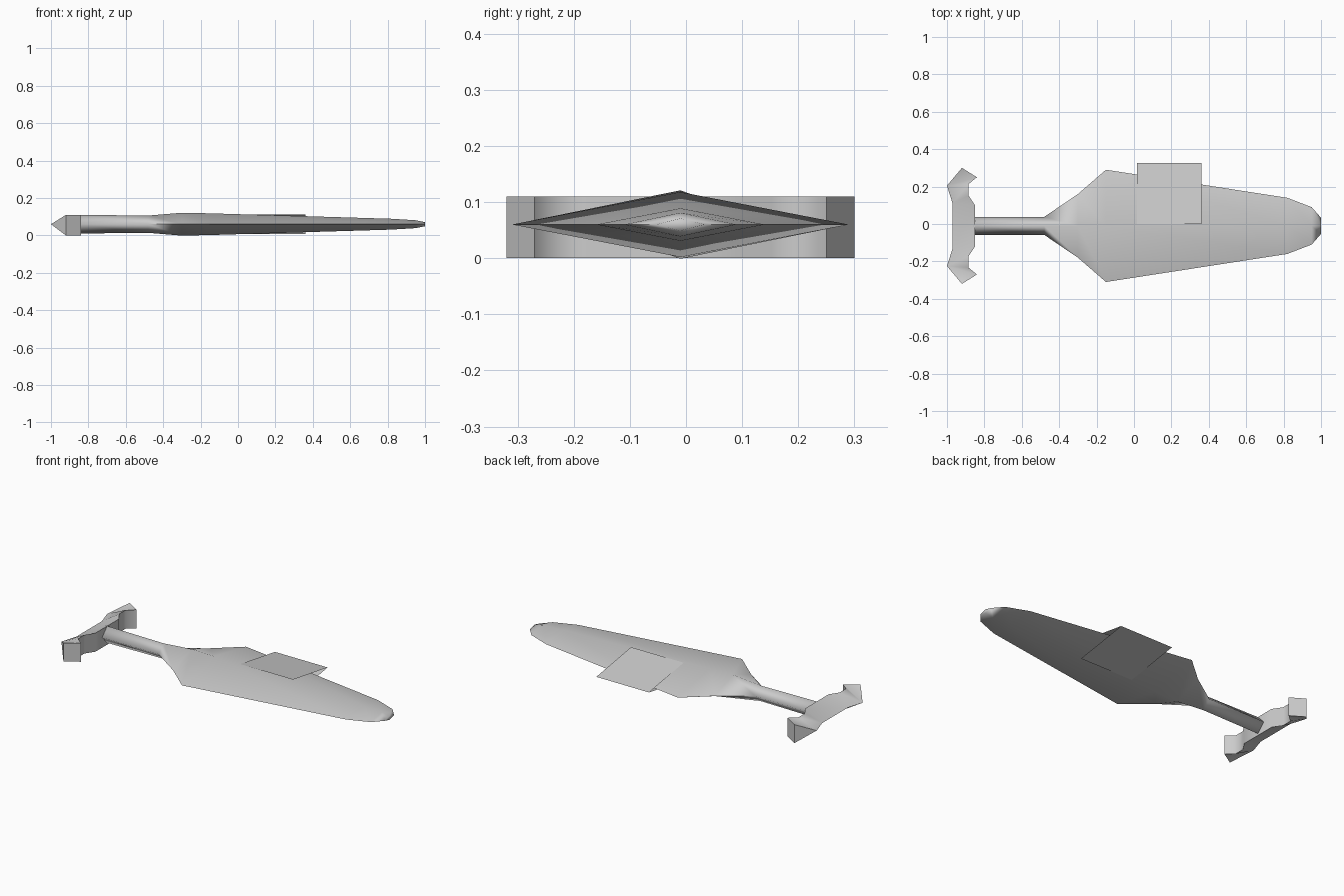
import bpy, bmesh, math

if "Cube" in bpy.data.objects:
    bpy.data.objects.remove(bpy.data.objects["Cube"], do_unlink=True)

MID_Y, MID_Z = -0.01, 0.06

grey = bpy.data.materials.new("light_grey")
grey.use_nodes = True
grey.diffuse_color = (0.6, 0.6, 0.6, 1)
grey.node_tree.nodes["Principled BSDF"].inputs["Base Color"].default_value = (0.6, 0.6, 0.6, 1)


def finish(name, bm, angle):
    """Turn a bmesh into a smooth shaded object."""
    bmesh.ops.recalc_face_normals(bm, faces=bm.faces)
    mesh = bpy.data.meshes.new(name)
    bm.to_mesh(mesh)
    bm.free()
    mesh.materials.append(grey)
    obj = bpy.data.objects.new(name, mesh)
    bpy.context.collection.objects.link(obj)
    bpy.ops.object.select_all(action='DESELECT')
    obj.select_set(True)
    bpy.context.view_layer.objects.active = obj
    bpy.ops.object.shade_smooth_by_angle(angle=math.radians(angle))


def diamond_loft(name, stations, angle):
    """Loft diamond sections given as (x, half width, half height)."""
    bm = bmesh.new()
    rings = [[bm.verts.new((x, MID_Y + w * cy, MID_Z + h * cz))
              for cy, cz in ((1, 0), (0, 1), (-1, 0), (0, -1))]
             for x, w, h in stations]
    for a, b in zip(rings, rings[1:]):
        for i in range(4):
            j = (i + 1) % 4
            bm.faces.new((a[i], a[j], b[j], b[i]))
    bm.faces.new(rings[0])
    bm.faces.new(rings[-1])
    finish(name, bm, angle)


# Shaft and blade in one tapering body
diamond_loft("shaft_and_blade", [
    (-0.86, 0.048, 0.05), (-0.48, 0.048, 0.046), (-0.3, 0.17, 0.061),
    (-0.15, 0.3, 0.058), (0.82, 0.15, 0.029), (0.95, 0.1, 0.021),
    (1.0, 0.043, 0.011)], 100)

# Cross grip: upright inner wall, closing to a ridge at mid height behind
wall = [(-0.92, 0.31), (-0.84, 0.26), (-0.885, 0.223), (-0.885, 0.163), (-0.85, 0.11)]
ridge = [(-1.0, 0.215), (-0.97, 0.12)]
wall += [(x, -y) for x, y in reversed(wall)]
ridge += [(x, -y) for x, y in reversed(ridge)]
nearest = [0, 0, 0, 1, 1, 2, 2, 3, 3, 3]
bm = bmesh.new()
low = [bm.verts.new((x, y + MID_Y, 0)) for x, y in wall]
high = [bm.verts.new((x, y + MID_Y, 0.11)) for x, y in wall]
back = [bm.verts.new((x, y + MID_Y, 0.06)) for x, y in ridge]
for i in range(len(wall) - 1):
    bm.faces.new((low[i], low[i + 1], high[i + 1], high[i]))
    a, b = back[nearest[i]], back[nearest[i + 1]]
    for side in (low, high):
        bm.faces.new((side[i], side[i + 1], a) if a == b else (side[i], side[i + 1], b, a))
for end in (0, -1):
    bm.faces.new((low[end], high[end], back[end]))
finish("cross_grip", bm, 60)

# Folded open sheet jutting from the rear edge of the blade
bm = bmesh.new()
fold = [[bm.verts.new((x, y, z)) for y, z in ((0.0, 0.112), (0.325, 0.06), (0.0, 0.008))]
        for x in (0.015, 0.36)]
for i in range(2):
    bm.faces.new((fold[0][i], fold[0][i + 1], fold[1][i + 1], fold[1][i]))
finish("side_fin", bm, 30)
